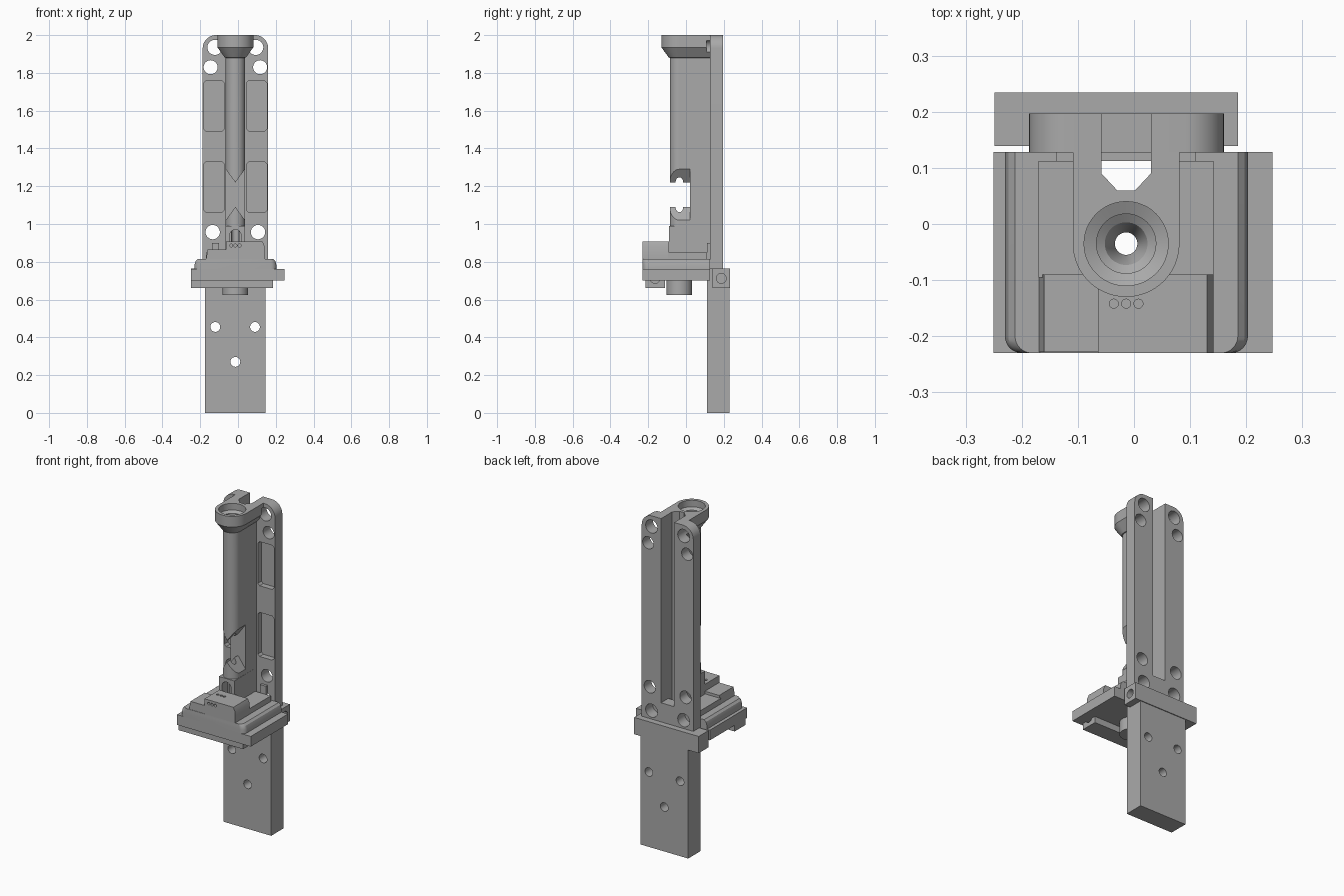
import bpy, bmesh, math
from mathutils import Vector

if "Cube" in bpy.data.objects:
    bpy.data.objects.remove(bpy.data.objects["Cube"])

grey = bpy.data.materials.new("plain grey")
grey.use_nodes = True
grey.diffuse_color = (0.4, 0.4, 0.4, 1)
grey.node_tree.nodes["Principled BSDF"].inputs["Base Color"].default_value = (0.4, 0.4, 0.4, 1)

CX, CY = -0.014, -0.035   # axis of the tube


def loft(name, rings):
    """Closed solid through rings of equal point count."""
    bm = bmesh.new()
    vs = [[bm.verts.new(p) for p in ring] for ring in rings]
    n = len(vs[0])
    for a, b in zip(vs, vs[1:]):
        for i in range(n):
            bm.faces.new((a[i], a[(i + 1) % n], b[(i + 1) % n], b[i]))
    bm.faces.new(vs[0])
    bm.faces.new(vs[-1])
    bmesh.ops.recalc_face_normals(bm, faces=bm.faces)
    me = bpy.data.meshes.new(name)
    bm.to_mesh(me)
    bm.free()
    me.materials.append(grey)
    ob = bpy.data.objects.new(name, me)
    bpy.context.scene.collection.objects.link(ob)
    return ob


def prism(name, outline, axis, lo, hi):
    """Extrude a 2D outline along an axis."""
    place = {"x": lambda u, v, w: (w, u, v),
             "y": lambda u, v, w: (u, w, v),
             "z": lambda u, v, w: (u, v, w)}[axis]
    return loft(name, [[place(u, v, w) for u, v in outline] for w in (lo, hi)])


def box(name, x, y, z):
    return prism(name, [(x[0], y[0]), (x[1], y[0]), (x[1], y[1]), (x[0], y[1])], "z", *z)


def arc(u, v, r, start, end, steps):
    angles = [math.radians(start + (end - start) * i / steps) for i in range(steps + 1)]
    return [(u + r * math.cos(a), v + r * math.sin(a)) for a in angles]


def rod(name, axis, u, v, r, lo, hi):
    return prism(name, arc(u, v, r, 0, 350, 35), axis, lo, hi)


def turned(name, profile):
    return loft(name, [[(x, y, z) for x, y in arc(CX, CY, r, 0, 352.5, 47)] for r, z in profile])


def cut(target, cutters):
    for c in cutters:
        c.hide_render = True
        m = target.modifiers.new("cut", "BOOLEAN")
        m.operation = "DIFFERENCE"
        m.solver = "EXACT"
        m.object = c
        bpy.context.view_layer.objects.active = target
        bpy.ops.object.modifier_apply(modifier=m.name)


def mirrored(offset):
    return (CX - offset, CX + offset)


# Shared cutters: stepped bore and rear V channel
bore = turned("bore_cutter", [(0.02, 0.5), (0.02, 1.88), (0.038, 1.92), (0.053, 1.93),
                              (0.053, 1.95), (0.075, 1.96), (0.075, 2.05)])
channel_outline = [(-0.058, 0.3), (-0.058, 0.09), (-0.03, 0.06),
                   (0.002, 0.06), (0.03, 0.09), (0.03, 0.3)]
channel = prism("channel_cutter", channel_outline, "z", 0.5, 2.1)
plate_slot = prism("plate_slot_cutter", channel_outline, "z", 0.88, 2.1)
helpers = [bore, channel, plate_slot]

# Back plate with rounded top, bolt holes and shallow pockets
L, R, rc = -0.187, 0.16, 0.07
back_plate = prism("back_plate", [(L, 0.762), (R, 0.762)] + arc(R - rc, 2 - rc, rc, 0, 90, 10)
                   + arc(L + rc, 2 - rc, rc, 90, 180, 10), "y", 0.127, 0.197)
plate_cuts, top_holes = [plate_slot], []
for x in mirrored(0.108):
    top_holes.append(rod("hole_cutter", "y", x, 1.935, 0.04, 0.108, 0.3))
    plate_cuts.append(rod("hole_cutter", "y", x, 0.815, 0.04, 0.11, 0.3))
for x in mirrored(0.131):
    plate_cuts.append(rod("hole_cutter", "y", x, 1.83, 0.037, 0.05, 0.3))
for x in mirrored(0.12):
    plate_cuts.append(rod("hole_cutter", "y", x, 0.957, 0.038, 0.05, 0.3))
for x in mirrored(0.113):
    for z in (1.195, 1.625):
        w, h, c = 0.054, 0.134, 0.012
        pocket = [(x - w, z - h + c), (x - w + c, z - h), (x + w - c, z - h), (x + w, z - h + c),
                  (x + w, z + h - c), (x + w - c, z + h), (x - w + c, z + h), (x - w, z + h - c)]
        plate_cuts.append(prism("pocket_cutter", pocket, "y", 0.05, 0.162))
cut(back_plate, plate_cuts + top_holes)
helpers += plate_cuts[1:] + top_holes

# Tube body with flared cup, one U-shaped section lofted upward
def u_section(r, z):
    pts = [(CX + r, 0.128)] + arc(CX, CY, r, 0, -180, 32) + [(CX - r, 0.128)]
    return [(x, y, z) for x, y in pts]


tube_body = loft("tube_body", [u_section(r, z) for r, z in
                 [(0.051, 0.8), (0.051, 1.88), (0.056, 1.881), (0.095, 1.935), (0.095, 2.0)]])
window = prism("window_cutter", [(CX - 0.1, 1.02), (CX - 0.051, 1.02), (CX, 1.09),
                                 (CX + 0.051, 1.02), (CX + 0.1, 1.02), (CX + 0.1, 1.29),
                                 (CX + 0.051, 1.29), (CX, 1.22), (CX - 0.051, 1.29),
                                 (CX - 0.1, 1.29)], "y", -0.2, 0.02)
port = prism("port_cutter", [(CX - 0.03, 0.8), (CX + 0.03, 0.8)]
             + arc(CX, 0.94, 0.03, 0, 180, 16), "y", -0.2, -0.04)
cut(tube_body, [bore, channel, window, port] + top_holes)

# Square foot around the tube
tube_foot = box("tube_foot", (-0.066, 0.038), (-0.09, 0.112), (0.8, 0.99))
cut(tube_foot, [bore, channel, port])
helpers += [window, port]

# Platform: base slab, bevelled deck and raised blocks
base_slab = box("platform_base", (-0.25, 0.247), (-0.23, 0.128), (0.7, 0.762))


def deck_section(inset, z):
    l, r, f, c = -0.23 + inset, 0.203 - inset, -0.23, 0.03
    pts = [(r, 0.128), (l, 0.128)] + arc(l + c, f + c, c, 180, 270, 8) \
        + arc(r - c, f + c, c, 270, 360, 8)
    return [(x, y, z) for x, y in pts]


deck = loft("platform_deck", [deck_section(i, z) for i, z in
                              [(0, 0.755), (0, 0.785), (0.006, 0.805), (0.018, 0.816)]])
rear_step = box("rear_step", (-0.17, 0.142), (-0.095, 0.112), (0.81, 0.85))
low_block = prism("low_block", [(-0.17, 0.81), (-0.06, 0.81), (-0.06, 0.866), (-0.16, 0.866)],
                  "y", -0.228, -0.09)
high_block = prism("high_block", [(-0.064, 0.81), (0.142, 0.81), (0.142, 0.88), (0.13, 0.908),
                                  (-0.064, 0.908)], "y", -0.23, -0.09)
pins = []
for i in (-1, 0, 1):
    x = CX + i * 0.022
    pins.append(rod("pin_cutter", "z", x, -0.142, 0.008, 0.875, 1.0))
    pins.append(rod("pin_cutter", "y", x, 0.886, 0.008, -0.3, -0.2))
cut(high_block, pins)
helpers += pins
for part in (base_slab, deck, rear_step):
    cut(part, [bore, channel])
cut(high_block, [bore])
cut(low_block, [bore])

# Small ledges where the platform meets the back plate
for name, x in (("right_ledge", (-0.138, -0.1)), ("left_ledge", (0.07, 0.11))):
    box(name, x, (0.111, 0.128), (0.81, 0.9))

# Cylindrical outlet under the platform
outlet = turned("outlet", [(0.068, 0.625), (0.068, 0.705)])
cut(outlet, [bore])

# Cross bars with blind end holes
for name, y, z in (("front_bar", (-0.215, -0.112), (0.662, 0.76)),
                   ("rear_flange", (0.139, 0.234), (0.662, 0.764))):
    bar = box(name, (-0.249, 0.185), y, z)
    end_hole = rod("end_hole_cutter", "x", sum(y) / 2, 0.712, 0.026, 0.13, 0.3)
    cut(bar, [end_hole])
    helpers.append(end_hole)

# Lower mounting block
lower_block = box("lower_block", (-0.175, 0.145), (0.112, 0.229), (0, 0.763))
mounts = [rod("mount_cutter", "y", x, z, 0.026, 0, 0.4)
          for x, z in ((-0.12, 0.455), (0.09, 0.455), (CX, 0.27))]
cut(lower_block, mounts)
helpers += mounts

# Remove cutters and smooth the round surfaces
for h in helpers:
    bpy.data.objects.remove(h)
for ob in bpy.context.scene.objects:
    ob.select_set(ob.type == "MESH")
bpy.context.view_layer.objects.active = back_plate
bpy.ops.object.shade_smooth_by_angle(angle=math.radians(30))
